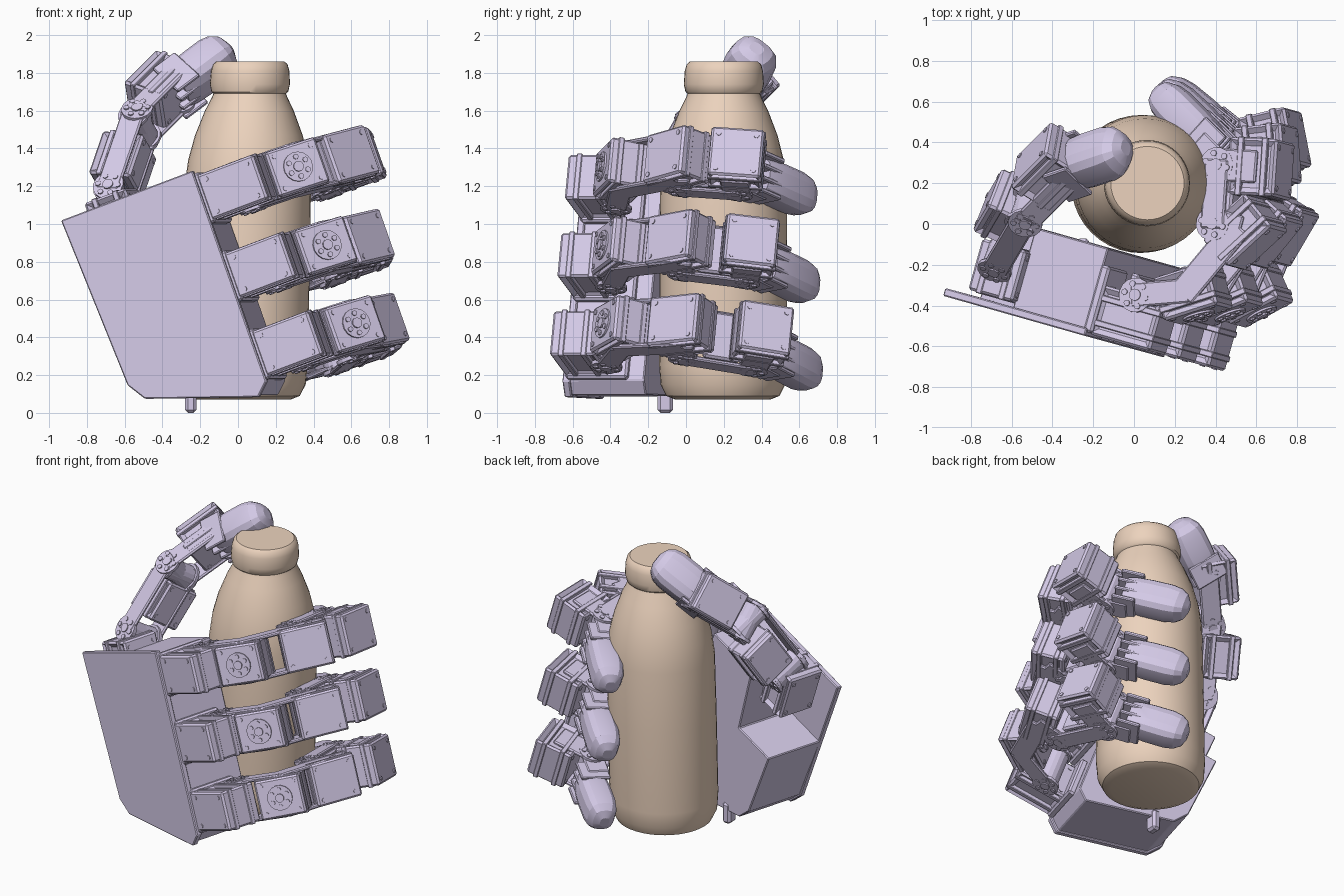
import bpy, bmesh, math
from mathutils import Vector, Matrix

if "Cube" in bpy.data.objects:
    bpy.data.objects.remove(bpy.data.objects["Cube"])

# Palm frame: V runs across the fingers, U along them, N faces the bottle
V = Vector((-.33, .09, .94)).normalized()
U = Vector((.92, -.26, .30))
U = (U - V * U.dot(V)).normalized()
N = V.cross(U)


def material(name, rgb):
    m = bpy.data.materials.new(name)
    m.diffuse_color = (*rgb, 1)
    m.use_nodes = True
    m.node_tree.nodes["Principled BSDF"].inputs["Base Color"].default_value = m.diffuse_color
    return m


LILAC = material("lilac_plastic", (.66, .59, .80))
TAN = material("tan_bottle", (.84, .65, .51))


def finish(bm, name, mat, smooth=None):
    bmesh.ops.recalc_face_normals(bm, faces=bm.faces)
    me = bpy.data.meshes.new(name)
    bm.to_mesh(me)
    bm.free()
    ob = bpy.data.objects.new(name, me)
    bpy.context.collection.objects.link(ob)
    me.materials.append(mat)
    if smooth:
        bpy.ops.object.select_all(action='DESELECT')
        ob.select_set(True)
        bpy.context.view_layer.objects.active = ob
        bpy.ops.object.shade_smooth_by_angle(angle=math.radians(smooth))
    return ob


def frame(c, a, b, d):
    m = Matrix((a, b, d)).transposed().to_4x4()
    m.translation = c
    return m


def box(bm, c, axes, size, bevel=.012, pocket=False):
    t = bmesh.new()
    bmesh.ops.create_cube(t, size=1)
    bmesh.ops.scale(t, vec=size, verts=t.verts)
    bmesh.ops.bevel(t, geom=t.edges[:], offset=bevel, segments=1, affect='EDGES')
    if pocket:  # recessed panels on the two broad sides
        big = [f for f in t.faces if abs(f.normal.z) > .99]
        bmesh.ops.inset_individual(t, faces=big, thickness=.035, depth=-.02)
    t.transform(frame(c, *axes))
    me = bpy.data.meshes.new("tmp")
    t.to_mesh(me)
    t.free()
    bm.from_mesh(me)
    bpy.data.meshes.remove(me)


def disc(bm, c, axis, r, h, n=16):
    m = Matrix.Translation(c) @ axis.to_track_quat('Z', 'Y').to_matrix().to_4x4()
    bmesh.ops.create_cone(bm, cap_ends=True, segments=n, radius1=r, radius2=r, depth=h, matrix=m)


def horn(bm, c, axis, r=.085):
    # round servo horn with a ring of screw heads
    e = axis.orthogonal().normalized()
    disc(bm, c, axis, r, .02)
    disc(bm, c, axis, r * .35, .04, 10)
    for k in range(6):
        disc(bm, c + Matrix.Rotation(k * math.pi / 3, 3, axis) @ e * r * .67, axis, r * .18, .036, 8)


def hinge(bm, p, axis, w=.26):
    disc(bm, p, axis, .07, w)
    for s in (-1, 1):
        horn(bm, p + axis * s * (w / 2 + .005), axis)


def strap(bm, p, q, axis, w, height=.12, thick=.025):
    # pair of bracket plates joining two points
    d = q - p
    a = (d - axis * d.dot(axis))
    L = a.length
    a.normalize()
    for s in (-1, 1):
        box(bm, (p + q) / 2 + axis * s * w / 2, (a, axis.cross(a), axis), (L + .05, height, thick), .008)


def servo(bm, c, d, axis, size, face_horn=False):
    o = axis.cross(d).normalized()
    box(bm, c, (d, o, axis), size, .012, True)
    for s in (-1, 1):  # screws on the outer and inner faces, seams on the case
        for i in (-1, 1):
            for j in (-1, 1):
                disc(bm, c + o * s * size[1] / 2 + d * i * size[0] * .36 + axis * j * size[2] * .36, o, .014, .01, 8)
        box(bm, c + o * s * size[1] * .25, (d, o, axis), (size[0] + .01, .03, size[2] + .01), .004)
        if face_horn:
            horn(bm, c + o * s * size[1] / 2, o, .08)


def fingertip(name, p, q, axis, rw, rv):
    # rounded, faceted pad on a ribbed mount
    bm = bmesh.new()
    d = (q - p)
    L = d.length
    d.normalize()
    axis = (axis - d * axis.dot(d)).normalized()
    o = axis.cross(d)
    prof = [(0, .86), (.12, .95), (.35, 1), (.68, 1), (.83, .91), (.94, .68), (1, .3)]
    rings = []
    for t, r in prof:
        ring = []
        for k in range(14):
            a = 2 * math.pi * (k + .5) / 14
            x, y = (math.copysign(abs(f(a)) ** .7, f(a)) for f in (math.cos, math.sin))
            ring.append(bm.verts.new(p + d * L * t + o * x * rw * r + axis * y * rv * r))
        rings.append(ring)
    for a, b in zip(rings, rings[1:]):
        for k in range(14):
            bm.faces.new((a[k], a[(k + 1) % 14], b[(k + 1) % 14], b[k]))
    bm.faces.new(rings[0])
    bm.faces.new(rings[-1])
    for k in (-1.2, -.4, .4, 1.2):
        box(bm, p + d * .02 + axis * k * rv * .75, (d, o, axis), (.15, rw * 1.9, .025), .006)
    finish(bm, name, LILAC, 18)


# Bottle: lathed profile, leaning very slightly
bm = bmesh.new()
prof = [(0, .09), (.25, .07), (.30, .09), (.33, .15), (.338, .25), (.338, .8), (.335, 1.2), (.318, 1.34),
        (.285, 1.47), (.235, 1.6), (.20, 1.67), (.192, 1.69), (.203, 1.70), (.212, 1.74),
        (.207, 1.81), (.197, 1.845), (.18, 1.86), (0, 1.86)]
vs = [bm.verts.new((r, 0, z)) for r, z in prof]
es = [bm.edges.new(e) for e in zip(vs, vs[1:])]
bmesh.ops.spin(bm, geom=vs + es, angle=2 * math.pi, steps=40, axis=(0, 0, 1), cent=(0, 0, 0))
bmesh.ops.remove_doubles(bm, verts=bm.verts, dist=.0005)
for v in bm.verts:
    v.co += Vector((.025 + .022 * v.co.z, .195 + .003 * v.co.z, 0))
finish(bm, "bottle", TAN, 35)


# Palm: back plate plus a thick housing, notched for the thumb
def prism(name, pts, n0, n1):
    bm = bmesh.new()
    f = bm.faces.new([bm.verts.new(U * u + V * v + N * n0) for u, v in pts])
    r = bmesh.ops.extrude_face_region(bm, geom=[f])
    bmesh.ops.translate(bm, vec=N * (n1 - n0), verts=[g for g in r['geom'] if isinstance(g, bmesh.types.BMVert)])
    bmesh.ops.bevel(bm, geom=bm.edges[:], offset=.006, segments=1, affect='EDGES')
    return finish(bm, name, LILAC)


prism("palm_back_plate", [(-.41, 1.235), (-.365, .29), (-.30, .19), (.29, -.015), (.36, .05), (.36, 1.235)], -.59, -.55)
prism("palm_housing", [(-.39, .77), (-.355, .3), (-.29, .2), (.28, 0), (.345, .06), (.345, 1.21), (-.05, 1.21), (-.08, .77)],
      -.56, -.145)
bm = bmesh.new()
box(bm, Vector((-.25, -.11, .07)), (Vector((1, 0, 0)), Vector((0, 1, 0)), Vector((0, 0, 1))), (.06, .08, .14), .015)
finish(bm, "palm_peg", LILAC)


# Fingers: joints read in top view, blended from upper to lower finger
def at(x, y, v):
    rx, ry = x - V.x * v, y - V.y * v
    det = U.x * N.y - N.x * U.y
    return U * ((rx * N.y - N.x * ry) / det) + V * v + N * ((U.x * ry - rx * U.y) / det)


UPPER = dict(h0=(.05, -.36), h1=(.43, -.01), h2=(.45, .28), tip=(.09, .64),
             b1=(.29, -.34), b2=(.54, -.04), b3=(.62, .27))
LOWER = dict(h0=(.32, -.41), h1=(.56, .0), h2=(.49, .36), tip=(.12, .66),
             b1=(.58, -.34), b2=(.71, -.02), b3=(.69, .40))
for i, place in enumerate(("upper", "middle", "lower")):
    v, t = 1.08 - .44 * i, i / 2
    J = {k: at(*(a + (b - a) * t for a, b in zip(UPPER[k], LOWER[k])), v) for k in UPPER}
    d1 = (J['h1'] - J['h0']).normalized()
    d2 = (J['h2'] - J['h1']).normalized()

    bm = bmesh.new()
    servo(bm, U * .53 + V * v + N * -.45, U, V, (.33, .25, .25))
    box(bm, U * .36 + V * v + N * -.40, (U, N, V), (.05, .34, .28))
    hinge(bm, J['h0'], V, .24)
    finish(bm, place + "_finger_base", LILAC)

    bm = bmesh.new()
    servo(bm, J['b1'], (U * .8 + d1).normalized(), V, (.29, .22, .25), True)
    servo(bm, J['b2'], d1, V, (.30, .22, .27))
    strap(bm, J['h0'], J['b1'], V, .25)
    strap(bm, J['b1'], J['b2'], V, .25, .14)
    strap(bm, J['b2'], J['h1'], V, .25, .15)
    hinge(bm, J['h1'], V, .25)
    finish(bm, place + "_finger_inner_link", LILAC)

    bm = bmesh.new()
    servo(bm, J['b3'], d2, V, (.28, .25, .27))
    strap(bm, J['h1'], J['h2'], V, .27)
    box(bm, (J['h1'] + J['h2']) / 2 + d2.cross(V) * .07, (d2, d2.cross(V), V), (.2, .04, .26))
    strap(bm, J['h2'], J['b3'], V, .25, .16)
    hinge(bm, J['h2'], V, .25)
    finish(bm, place + "_finger_outer_link", LILAC)

    dt = (J['tip'] - J['h2']).normalized()
    bm = bmesh.new()
    strap(bm, J['h2'], J['h2'] + dt * .14, V, .22, .14)
    finish(bm, place + "_fingertip_bracket", LILAC)
    off = dt.cross(V) * .03
    fingertip(place + "_fingertip", J['h2'] + dt * .12 + off, J['tip'] + off, V, .1, .115)

# Thumb: servo in the palm, two links and a pad over the bottle's shoulder
T = [Vector(p) for p in ((-.65, -.14, 1.14), (-.52, .08, 1.52), (-.32, .28, 1.72), (-.04, .375, 1.93))]
W = Vector((-.30, -.75, .45)).normalized()
bm = bmesh.new()
servo(bm, Vector((-.62, -.24, 1.0)), V, N, (.32, .24, .26))
hinge(bm, T[0], W, .2)
finish(bm, "thumb_base", LILAC)


def thumb_link(name, p, q, c, size):
    bm = bmesh.new()
    d = q - p
    w = (W - d * W.dot(d) / d.length_squared).normalized()
    servo(bm, c, d.normalized(), w, size)
    strap(bm, p, q, w, .23, .13)
    hinge(bm, p, w, .22)
    hinge(bm, q, w, .2)
    finish(bm, name, LILAC)


thumb_link("thumb_inner_link", T[0], T[1], Vector((-.61, .07, 1.31)), (.27, .24, .24))
thumb_link("thumb_outer_link", T[1], T[2], Vector((-.41, .28, 1.71)), (.30, .24, .25))
fingertip("thumb_tip", T[2], T[3], W, .115, .13)
